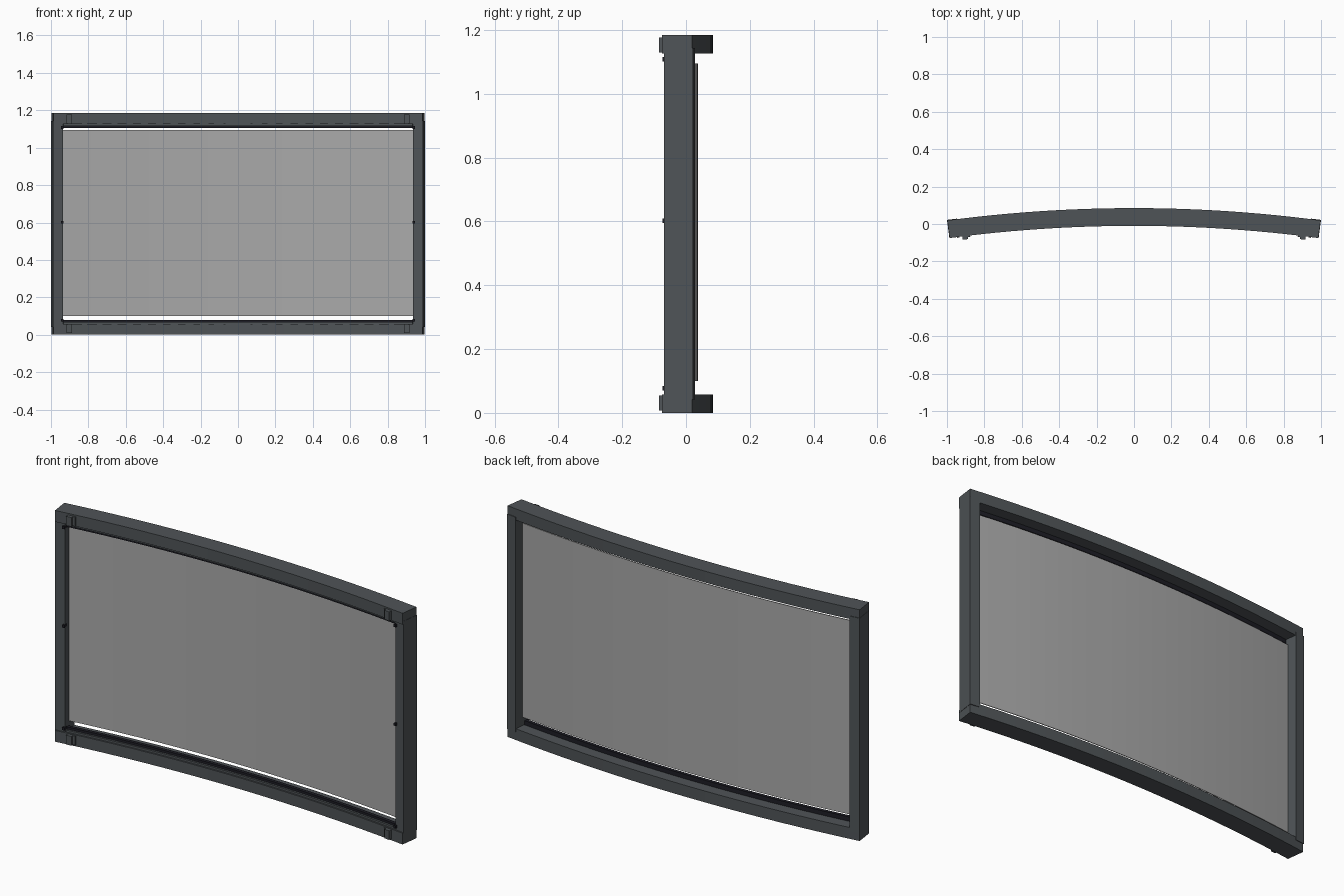
import bpy, bmesh, math

if "Cube" in bpy.data.objects:
    bpy.data.objects.remove(bpy.data.objects["Cube"])

R = 7.6                 # radius of the rear face of the frame
CY = 0.085 - R          # centre of curvature
H = 1.185               # overall height
D = 0.095               # frame depth
END = math.asin(0.998 / R)


def material(name, rgb):
    m = bpy.data.materials.new(name)
    m.diffuse_color = (*rgb, 1)
    m.use_nodes = True
    m.node_tree.nodes["Principled BSDF"].inputs["Base Color"].default_value = m.diffuse_color
    return m


FRAME = material("slate grey", (0.078, 0.088, 0.095))
TRIM = material("near black", (0.012, 0.012, 0.018))
CLOTH = material("screen grey", (0.40, 0.40, 0.40))


def arc_bar(name, r0, r1, z0, z1, a0, a1, mat, segs=1):
    """Rectangular section swept along the arc between two angles."""
    bm = bmesh.new()
    rings = []
    for i in range(segs + 1):
        a = a0 + (a1 - a0) * i / segs
        rings.append([bm.verts.new((r * math.sin(a), CY + r * math.cos(a), z))
                      for r, z in ((r0, z0), (r1, z0), (r1, z1), (r0, z1))])
    for p, q in zip(rings, rings[1:]):
        for k in range(4):
            n = (k + 1) % 4
            bm.faces.new((p[k], p[n], q[n], q[k]))
    bm.faces.new(rings[0])
    bm.faces.new(rings[-1])
    bmesh.ops.recalc_face_normals(bm, faces=bm.faces)
    me = bpy.data.meshes.new(name)
    bm.to_mesh(me)
    bm.free()
    me.materials.append(mat)
    ob = bpy.data.objects.new(name, me)
    bpy.context.collection.objects.link(ob)
    return ob


def ang(x, r=R):
    return math.asin(x / r)


F = R - D               # radius of the front face

# Curved top and bottom rails, each with a dark lip on the inner edge
for label, z0, z1, l0, l1 in (("bottom", 0, 0.058, 0.058, 0.08),
                              ("top", H - 0.058, H, H - 0.08, H - 0.058)):
    arc_bar(label + "_rail", F, R, z0, z1, -END, END, FRAME, 24)
    arc_bar(label + "_lip", F + 0.018, F + 0.036, l0, l1,
            -ang(0.945), ang(0.945), TRIM, 24)
    s0, s1 = (0.058, 0.068) if label == "bottom" else (H - 0.068, H - 0.058)
    arc_bar(label + "_step", F + 0.008, F + 0.018, s0, s1,
            -ang(0.945), ang(0.945), FRAME, 24)

# Curved screen sheet, with open gaps above and below
arc_bar("screen", R - 0.052, R - 0.048, 0.1, 1.095,
        -ang(0.95), ang(0.95), CLOTH, 24)

for side, s in (("left", -1), ("right", 1)):
    # Side post, slightly proud at the outside and rear
    arc_bar(side + "_post", F + 0.006, R + 0.003, 0.042, H - 0.042,
            s * ang(0.947), s * ang(0.9995), FRAME)
    # Dark lip along the inner side of the post
    arc_bar(side + "_lip", F + 0.015, F + 0.036, 0.08, H - 0.08,
            s * ang(0.938, F), s * ang(0.955, F), TRIM)
    # Clamp plates on the front of both rails
    for level, z in (("lower", 0.008), ("upper", H - 0.055)):
        arc_bar(f"{side}_{level}_clamp", F - 0.018, F + 0.005, z, z + 0.047,
                s * ang(0.89, F), s * ang(0.918, F), FRAME)
        arc_bar(f"{side}_{level}_clamp_base", F - 0.008, F + 0.005, z, z + 0.047,
                s * ang(0.876, F), s * ang(0.89, F), FRAME)
    # Small pegs on the inner edge of the post
    for i, z in enumerate((0.077, 0.602, 1.108)):
        arc_bar(f"{side}_peg_{i + 1}", F - 0.004, F + 0.02, z - 0.007, z + 0.007,
                s * ang(0.934, F), s * ang(0.946, F), TRIM)
